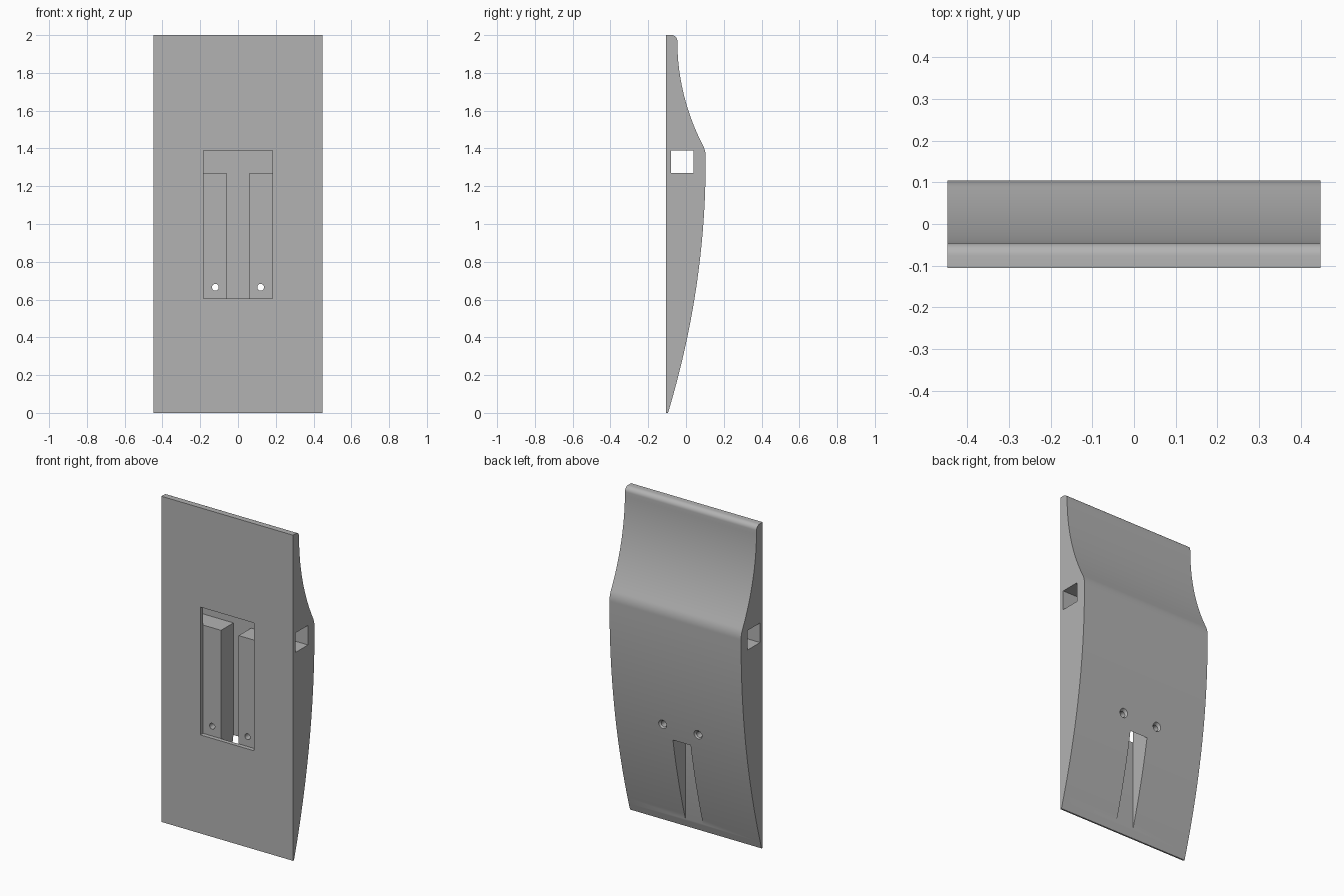
import bpy, bmesh, math
from mathutils import Matrix

if "Cube" in bpy.data.objects:
    bpy.data.objects.remove(bpy.data.objects["Cube"], do_unlink=True)

# Single plain grey
grey = bpy.data.materials.new("plain grey")
grey.use_nodes = True
colour = (0.45, 0.45, 0.45, 1)
grey.diffuse_color = colour
grey.node_tree.nodes["Principled BSDF"].inputs["Base Color"].default_value = colour

HALF_W = 0.447
FRONT = -0.105


def make(name, bm):
    bmesh.ops.recalc_face_normals(bm, faces=bm.faces)
    mesh = bpy.data.meshes.new(name)
    bm.to_mesh(mesh)
    bm.free()
    mesh.materials.append(grey)
    ob = bpy.data.objects.new(name, mesh)
    bpy.context.scene.collection.objects.link(ob)
    return ob


def box(name, x, y, z):
    bm = bmesh.new()
    bmesh.ops.create_cube(bm, size=1)
    for v in bm.verts:
        for i, (lo, hi) in enumerate((x, y, z)):
            v.co[i] = lo if v.co[i] < 0 else hi
    return make(name, bm)


def cone(name, x, z, y0, y1, r0, r1):
    bm = bmesh.new()
    turn = Matrix.Translation((x, (y0 + y1) / 2, z)) @ Matrix.Rotation(-math.pi / 2, 4, 'X')
    bmesh.ops.create_cone(bm, cap_ends=True, segments=32, radius1=r0, radius2=r1,
                          depth=y1 - y0, matrix=turn)
    return make(name, bm)


# Side profile: convex back, softened ridge, hollow upper back, rounded top edge
def lower_back(z):
    return 0.104 - 0.199 * ((1.33 - z) / 1.33) ** 2


def upper_back(z):
    r = 1.196
    return -0.046 + r - math.sqrt(r * r - (1.97 - z) ** 2)


profile = [(FRONT, 0)]
profile += [(lower_back(1.33 * i / 32), 1.33 * i / 32) for i in range(33)]
start, ridge, end = (0.104, 1.35), (0.106, 1.387), (upper_back(1.42), 1.42)
for i in range(9):
    t = i / 8
    profile.append(tuple((1 - t) ** 2 * a + 2 * t * (1 - t) * b + t * t * c
                         for a, b, c in zip(start, ridge, end)))
profile += [(upper_back(z), z) for z in (1.42 + 0.55 * i / 24 for i in range(1, 25))]
for i in range(1, 9):
    a = math.pi / 2 * i / 8
    profile.append((-0.076 + 0.03 * math.cos(a), 1.97 + 0.03 * math.sin(a)))
profile.append((FRONT, 2))

bm = bmesh.new()
face = bm.faces.new([bm.verts.new((-HALF_W, y, z)) for y, z in profile])
swept = bmesh.ops.extrude_face_region(bm, geom=[face])
for item in swept["geom"]:
    if isinstance(item, bmesh.types.BMVert):
        item.co.x = HALF_W
body = make("curved_body", bm)

# Front pocket, T-shaped square channel, countersunk screw holes
cutters = [
    box("pocket_cutter", (-0.182, 0.182), (-0.2, -0.079), (0.605, 1.39)),
    box("cross_channel_cutter", (-1, 1), (-0.08, 0.041), (1.27, 1.39)),
    box("down_channel_cutter", (-0.06, 0.06), (-0.08, 0.041), (-0.1, 1.33)),
]
for side in (-1, 1):
    x, z = 0.12 * side, 0.665
    back = lower_back(z)
    cutters.append(cone("screw_hole_cutter", x, z, -0.2, 0.2, 0.018, 0.018))
    cutters.append(cone("countersink_cutter", x, z, back - 0.012, back + 0.02, 0.018, 0.042))

for cutter in cutters:
    cutter.hide_render = True
    cutter.hide_viewport = True
    mod = body.modifiers.new(cutter.name, 'BOOLEAN')
    mod.operation = 'DIFFERENCE'
    mod.solver = 'EXACT'
    mod.object = cutter

# Bake the cuts, then remove the helpers
bpy.context.view_layer.update()
graph = bpy.context.evaluated_depsgraph_get()
cut_mesh = bpy.data.meshes.new_from_object(body.evaluated_get(graph))
body.modifiers.clear()
body.data = cut_mesh
for cutter in cutters:
    bpy.data.objects.remove(cutter, do_unlink=True)

bpy.context.view_layer.objects.active = body
body.select_set(True)
bpy.ops.object.shade_smooth_by_angle(angle=math.radians(25))
